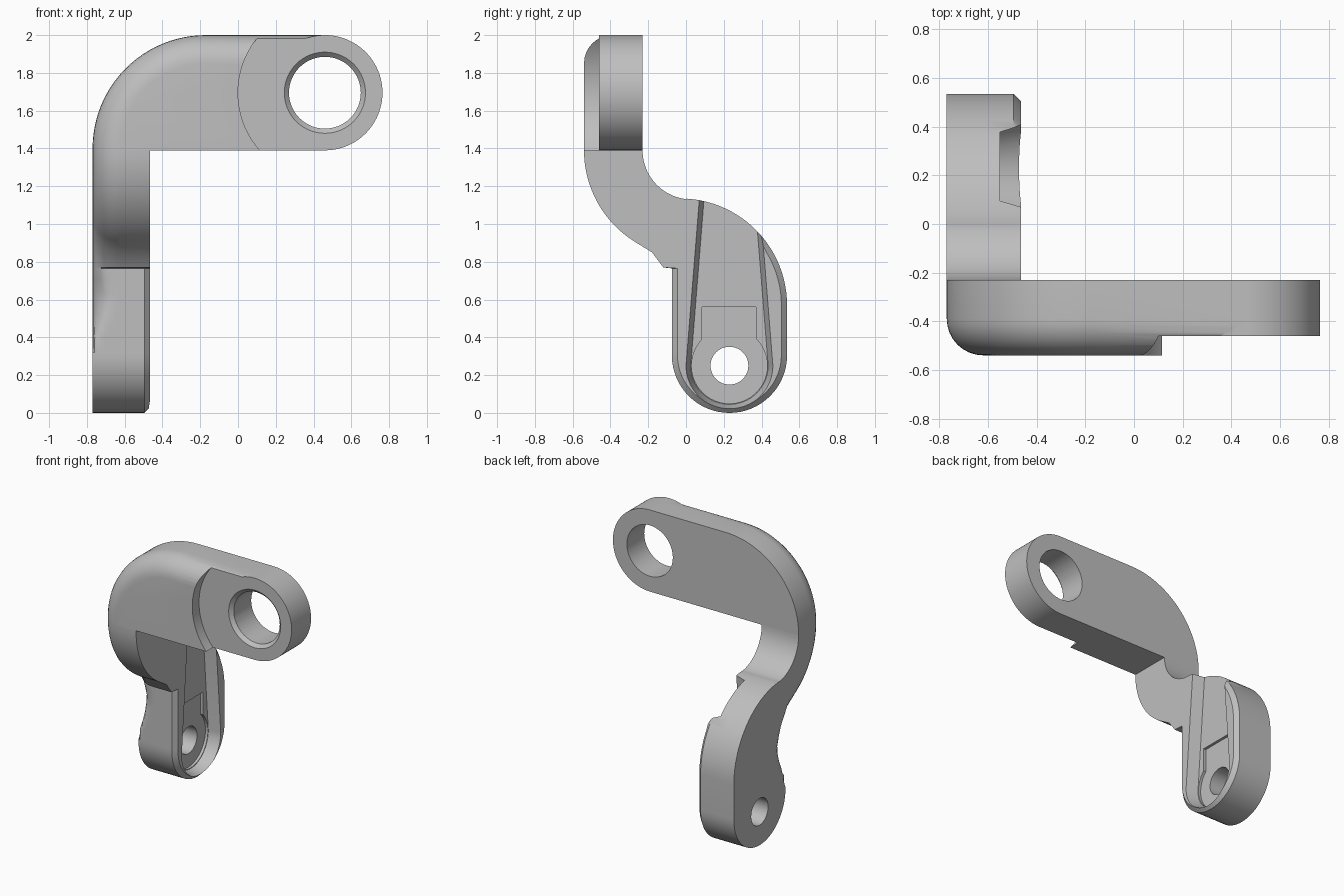
import bpy, bmesh
from math import sin, cos, pi, radians
from mathutils import Vector

if "Cube" in bpy.data.objects:
    bpy.data.objects.remove(bpy.data.objects["Cube"], do_unlink=True)

grey = bpy.data.materials.new("light_grey")
grey.use_nodes = True
grey.diffuse_color = (0.52, 0.52, 0.52, 1)
grey.node_tree.nodes["Principled BSDF"].inputs["Base Color"].default_value = grey.diffuse_color

LEFT, RIGHT, FRONT, BACK = -0.77, -0.465, -0.54, -0.23
FILLET, CHAMFER = 0.15, 0.03
EYE_X, EYE_Z = 0.46, 1.695         # upper eye
BOLT_Y, BOLT_Z = 0.23, 0.25        # lower bolt hole


def arc(cx, cy, r, a0, a1, n):
    """Points on an arc, angles in degrees."""
    steps = [radians(a0 + (a1 - a0) * i / n) for i in range(n + 1)]
    return [(cx + r * cos(a), cy + r * sin(a)) for a in steps]


def loft(name, axis, layers):
    """Solid through outlines of equal length; layers are (position, outline)."""
    bm = bmesh.new()
    rings = []
    for pos, pts in layers:
        rings.append([bm.verts.new((pos, u, v) if axis == "x" else (u, pos, v)) for u, v in pts])
    n = len(rings[0])
    for a, b in zip(rings, rings[1:]):
        for i in range(n):
            j = (i + 1) % n
            bm.faces.new((a[i], a[j], b[j], b[i]))
    bm.faces.new(rings[0])
    bm.faces.new(rings[-1])
    bmesh.ops.recalc_face_normals(bm, faces=bm.faces)
    mesh = bpy.data.meshes.new(name)
    bm.to_mesh(mesh)
    bm.free()
    ob = bpy.data.objects.new(name, mesh)
    bpy.context.collection.objects.link(ob)
    mesh.materials.append(grey)
    return ob


def combine(ob, other, operation):
    """Apply a boolean and remove the tool object."""
    mod = ob.modifiers.new(operation, "BOOLEAN")
    mod.operation, mod.solver, mod.object = operation, "EXACT", other
    other.hide_render = True
    bpy.context.view_layer.objects.active = ob
    bpy.ops.object.modifier_apply(modifier=mod.name)
    bpy.data.objects.remove(other, do_unlink=True)


def disc(name, axis, centre, r0, p0, r1, p1, n=64):
    return loft(name, axis, [(p, arc(*centre, r, 0, 360 - 360 / n, n - 1))
                             for r, p in ((r0, p0), (r1, p1))])


def fillet_steps(n=8):
    """Depth from the face and inset of the outline around a quarter round."""
    return [(FILLET * (1 - cos(t)), FILLET * (1 - sin(t)))
            for t in (pi / 2 * i / n for i in range(n + 1))]


# Upper arm: flat plate with a big round corner and a filleted front edge
def arm_outline(d):
    return ([(RIGHT, 1.39), (EYE_X, 1.39), (EYE_X, 2 - d)]
            + arc(-0.17, 1.4, 0.6 - d, 90, 180, 24) + [(LEFT + d, 1.39)])


arm = loft("upper_arm", "y", [(FRONT + h, arm_outline(d)) for h, d in fillet_steps()]
           + [(BACK, arm_outline(0))])
eye = (EYE_X, EYE_Z)
combine(arm, disc("arm_step", "y", eye, 0.46, -0.7, 0.46, -0.46, 96), "DIFFERENCE")
combine(arm, disc("arm_tip", "y", eye, 0.305, -0.46, 0.305, BACK, 96), "UNION")
combine(arm, disc("eye_hole", "y", eye, 0.19, -0.7, 0.19, 0), "DIFFERENCE")
combine(arm, disc("eye_chamfer", "y", eye, 0.245, -0.49, 0.185, -0.43), "DIFFERENCE")


# Lower limb: S-shaped side outline, d = fillet inset, c = chamfer inset
NECK = [(0.03, 0.765), (0.05, 0.71), (0.07, 0.64), (0.065, 0.58),
        (0.05, 0.52), (0.02, 0.455), (-0.02, 0.4), (-0.08, 0.32)]


def limb_outline(d, c):
    pts = arc(0.03, 1.39, 0.57 - d, 180, 238, 16)
    pts += [(-0.18 + 0.7 * d, 0.85 + 0.7 * d), (-0.12 + d, 0.77)]
    pts += [(max(-0.075, y - FILLET + d) + c, z) for y, z in NECK]
    pts += arc(BOLT_Y, 0.305, 0.305 - c, 180, 360, 32)
    for i in range(25):
        fade = min(1, max(0, (14 - i) / 5))
        pts += arc(-0.03, 0.57, 0.565 - c * fade, i * 3.6, i * 3.6, 1)[:1]
    return pts + arc(0.03, 1.39, 0.26, 262, 180, 16)


limb = loft("lower_limb", "x",
            [(LEFT + h, limb_outline(d, 0)) for d, h in
             [(b, a) for a, b in fillet_steps()]]
            + [(RIGHT - CHAMFER, limb_outline(0, 0)), (RIGHT, limb_outline(0, CHAMFER))])


# Tapered channel in the inner side of the limb, open at the top
def channel_outline(r):
    return (arc(BOLT_Y, BOLT_Z, r, 180, 360, 32)
            + [(BOLT_Y + r - 0.08, 1.25), (BOLT_Y - r + 0.08, 1.25)])


combine(limb, loft("channel", "x", [(-0.55, channel_outline(0.205)),
                                    (RIGHT, channel_outline(0.23)),
                                    (-0.4, channel_outline(0.23))]), "DIFFERENCE")

# Shallow bolt seat and the bolt hole
bolt = (BOLT_Y, BOLT_Z)
seat = [(0.085, BOLT_Z), (0.37, BOLT_Z), (0.37, 0.56), (0.085, 0.56)]
combine(limb, loft("seat_slot", "x", [(-0.57, seat), (-0.5, seat)]), "DIFFERENCE")
combine(limb, disc("seat_round", "x", bolt, 0.2, -0.57, 0.2, -0.5), "DIFFERENCE")
combine(limb, disc("bolt_hole", "x", bolt, 0.1, -1, 0.1, -0.3, 48), "DIFFERENCE")

# Smooth the curved surfaces, keep sharp edges
for ob in (arm, limb):
    bpy.ops.object.select_all(action="DESELECT")
    ob.select_set(True)
    bpy.context.view_layer.objects.active = ob
    bpy.ops.object.shade_smooth_by_angle(angle=radians(28))
